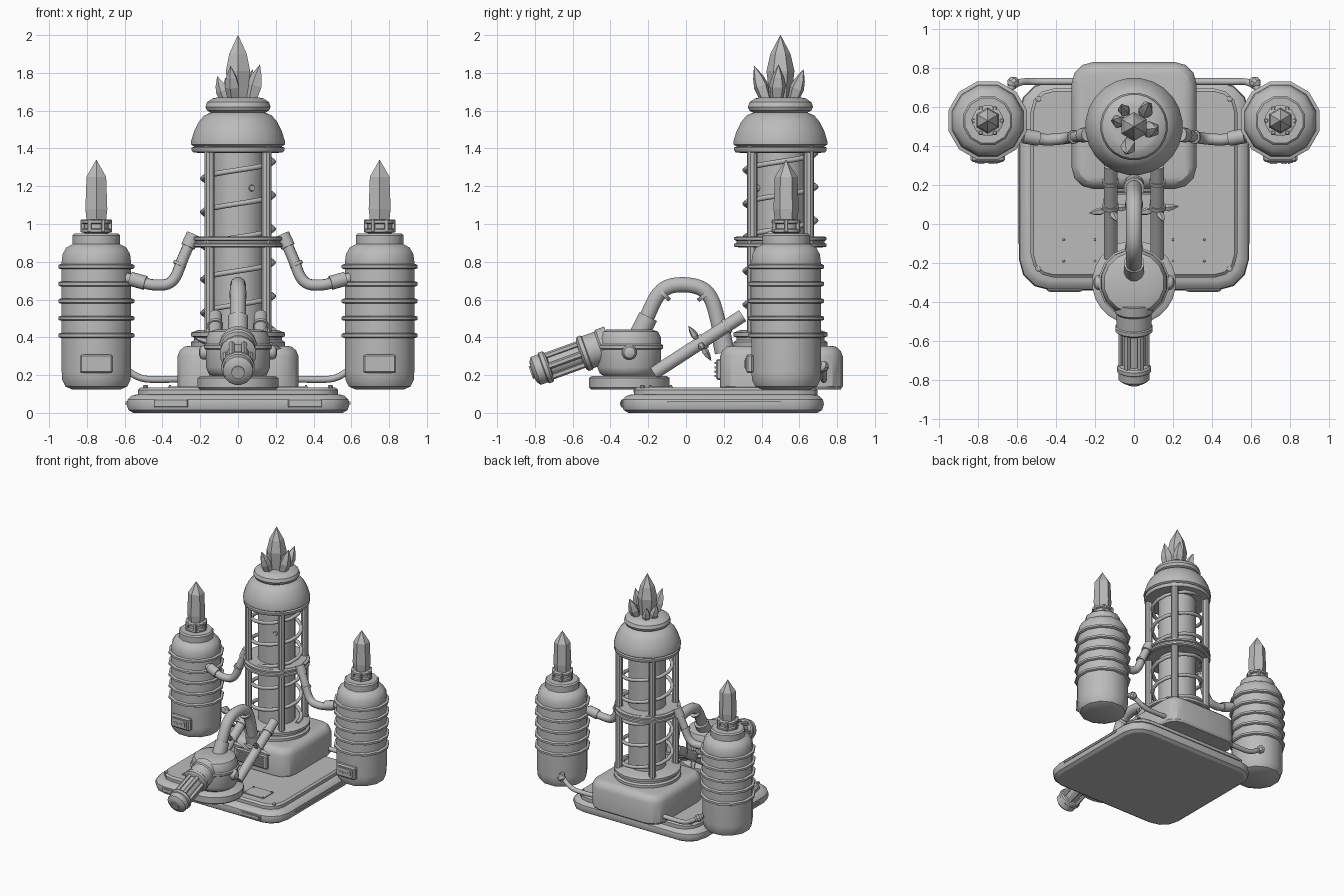
import bpy, bmesh, math
from mathutils import Vector, Matrix

cube = bpy.data.objects.get("Cube")
if cube:
    bpy.data.objects.remove(cube, do_unlink=True)

GREY = (0.5, 0.5, 0.5, 1)
grey = bpy.data.materials.new("plain grey")
grey.use_nodes = True
grey.diffuse_color = GREY
grey.node_tree.nodes["Principled BSDF"].inputs["Base Color"].default_value = GREY


def finish(name, bm, angle):
    bmesh.ops.recalc_face_normals(bm, faces=bm.faces)
    me = bpy.data.meshes.new(name)
    bm.to_mesh(me)
    bm.free()
    me.materials.append(grey)
    ob = bpy.data.objects.new(name, me)
    bpy.context.collection.objects.link(ob)
    bpy.ops.object.select_all(action='DESELECT')
    ob.select_set(True)
    bpy.context.view_layer.objects.active = ob
    if angle:
        bpy.ops.object.shade_smooth_by_angle(angle=math.radians(angle))


def loft(name, rings, angle):
    """Skin a list of equal-length point rings and cap both ends."""
    bm = bmesh.new()
    rows = [[bm.verts.new(p) for p in ring] for ring in rings]
    n = len(rows[0])
    for a, b in zip(rows, rows[1:]):
        for i in range(n):
            bm.faces.new((a[i], a[(i + 1) % n], b[(i + 1) % n], b[i]))
    bm.faces.new(rows[0])
    bm.faces.new(rows[-1])
    finish(name, bm, angle)


def lathe(name, profile, origin, axis=(0, 0, 1), sides=24, angle=35):
    """Turn (radius, distance) pairs around an axis."""
    rot = Vector((0, 0, 1)).rotation_difference(Vector(axis)).to_matrix()
    rings = []
    for r, t in profile:
        rings.append([Vector(origin) + rot @ Vector((
            max(r, 0.001) * math.cos((i + 0.5) * math.tau / sides),
            max(r, 0.001) * math.sin((i + 0.5) * math.tau / sides), t)) for i in range(sides)])
    loft(name, rings, angle)


def rod(name, a, b, r, sides=12):
    d = Vector(b) - Vector(a)
    lathe(name, [(r, 0), (r, d.length)], a, d, sides)


def slab(name, cx, cy, hx, hy, corner, profile, steps=3):
    """Rounded rectangle swept through (inset, z) pairs."""
    rings = []
    for inset, z in profile:
        r, ring = max(corner - inset, 0.005), []
        for q, (sx, sy) in enumerate(((1, 1), (-1, 1), (-1, -1), (1, -1))):
            for k in range(steps + 1):
                a = (q + k / steps) * math.pi / 2
                ring.append((cx + sx * (hx - inset - r) + r * math.cos(a),
                             cy + sy * (hy - inset - r) + r * math.sin(a), z))
        rings.append(ring)
    loft(name, rings, 30)


def tube(name, points, r, smooth=True):
    cu = bpy.data.curves.new(name, 'CURVE')
    cu.dimensions = '3D'
    cu.bevel_depth, cu.bevel_resolution = r, 3
    cu.resolution_u = 6
    cu.use_fill_caps = True
    sp = cu.splines.new('NURBS' if smooth else 'POLY')
    sp.points.add(len(points) - 1)
    for p, co in zip(sp.points, points):
        p.co = (*co, 1)
    if smooth:
        sp.use_endpoint_u, sp.order_u = True, 3
    cu.materials.append(grey)
    bpy.context.collection.objects.link(bpy.data.objects.new(name, cu))


def box(name, centre, size, bevel=0.0):
    bm = bmesh.new()
    bmesh.ops.create_cube(bm, size=1)
    bmesh.ops.transform(bm, verts=bm.verts,
                        matrix=Matrix.Translation(centre) @ Matrix.Diagonal((*size, 1)))
    if bevel:
        bmesh.ops.bevel(bm, geom=bm.edges[:], offset=bevel, segments=1, affect='EDGES')
    finish(name, bm, 0)


def ring_band(name, centre, r, half, sides=24):
    lathe(name, [(r - 0.01, -half), (r, -half * 0.6), (r, half * 0.6), (r - 0.01, half)],
          centre, sides=sides)


def crystal(name, base, axis, r, length, widest, sides):
    lathe(name, [(r * 0.7, 0), (r, length * widest), (r * 0.72, length * (widest + 0.24)),
                 (0, length)], base, axis, sides, 0)


# Stepped base plate
slab("base_plate", 0, 0.195, 0.59, 0.535, 0.16,
     [(0.035, 0), (0.01, 0.015), (0, 0.045), (0.005, 0.07), (0.025, 0.09), (0.05, 0.098)])
slab("base_deck", 0, 0.21, 0.53, 0.485, 0.12, [(0, 0.09), (0, 0.122), (0.015, 0.135)])
box("front_slot", (0, -0.275, 0.115), (0.23, 0.008, 0.012))
for s, side in ((1, "left"), (-1, "right")):
    box(side + "_front_panel", (s * 0.355, -0.338, 0.05), (0.18, 0.014, 0.042), 0.004)
    box(side + "_front_panel_inset", (s * 0.355, -0.345, 0.05), (0.15, 0.008, 0.02))
    box(side + "_side_strip", (s * 0.59, 0.2, 0.052), (0.012, 0.6, 0.014))
    box(side + "_deck_hatch", (s * 0.28, -0.135, 0.137), (0.18, 0.13, 0.008))
    for y in (-0.23, 0.64):
        lathe(side + "_deck_bolt", [(0.015, 0), (0.015, 0.01), (0.008, 0.015)],
              (s * 0.49, y, 0.133), sides=8)
    for x in (0.2, 0.36):
        for y in (-0.19, -0.08):
            lathe(side + "_hatch_bolt", [(0.007, 0), (0.005, 0.008)], (s * x, y, 0.14), sides=6)

# Plinth under the column
slab("column_plinth", 0, 0.505, 0.32, 0.325, 0.11,
     [(0.01, 0.125), (0, 0.14), (0, 0.3), (0.012, 0.33), (0.035, 0.35), (0.06, 0.355)])
box("plinth_vent", (0, 0.175, 0.23), (0.3, 0.03, 0.11), 0.008)
for i in range(4):
    box("vent_slat", (0, 0.157, 0.195 + i * 0.023), (0.24, 0.012, 0.011))

# Column with posts, coil and collars
C = Vector((0, 0.5, 0))
lathe("column_foot", [(0.25, 0.35), (0.25, 0.375), (0.235, 0.385), (0.235, 0.4), (0.25, 0.405),
                      (0.25, 0.425), (0.21, 0.44)], C)
lathe("column_core", [(0.14, 0.4), (0.14, 1.42)], C)
ring_band("middle_collar", C + Vector((0, 0, 0.905)), 0.235, 0.03)
for z in (0.888, 0.922):
    ring_band("collar_rim", C + Vector((0, 0, z)), 0.247, 0.011)
for k in range(4):
    a = math.radians(45 + 90 * k)
    p = C + Vector((0.212 * math.cos(a), 0.212 * math.sin(a), 0))
    rod("column_post", p + Vector((0, 0, 0.4)), p + Vector((0, 0, 1.42)), 0.028, 10)
coil = []
for i in range(16 * 5 + 8):
    a = i * math.tau / 16
    coil.append((0.187 * math.cos(a), 0.5 + 0.187 * math.sin(a), 0.44 + 0.178 * i / 16))
tube("column_coil", coil, 0.014, False)
lathe("core_stud", [(0.02, 0), (0.015, 0.015)], (0.07, 0.385, 1.19), (0.4, -1, 0), 8)

# Domed cap and crystal cluster
lathe("column_cap", [(0.2, 1.375), (0.24, 1.38), (0.247, 1.39), (0.247, 1.405), (0.232, 1.41),
                     (0.25, 1.42), (0.25, 1.44), (0.235, 1.49), (0.21, 1.54), (0.18, 1.575),
                     (0.145, 1.59), (0.165, 1.6), (0.174, 1.62), (0.165, 1.645),
                     (0.135, 1.665), (0.11, 1.67)], C)
crystal("main_crystal", (0, 0.5, 1.62), (0, 0, 1), 0.074, 0.38, 0.5, 6)
for x, y, lean_x, lean_y, r, h in (
        (0.065, 0.48, 0.25, 0.05, 0.045, 0.21), (-0.06, 0.52, -0.35, 0.1, 0.036, 0.15),
        (-0.02, 0.43, -0.1, -0.35, 0.042, 0.21), (0.05, 0.56, 0.15, 0.35, 0.04, 0.19),
        (-0.04, 0.57, -0.2, 0.25, 0.032, 0.14)):
    crystal("small_crystal", (x, y, 1.64), (lean_x, lean_y, 1), r, h, 0.45, 5)

# Ribbed tanks, their crystals and connecting pipes
for s, side in ((1, "left"), (-1, "right")):
    T = Vector((s * 0.75, 0.53, 0))
    lathe(side + "_tank", [(0.135, 0.125), (0.17, 0.14), (0.187, 0.175), (0.19, 0.22), (0.19, 0.8),
                           (0.185, 0.84), (0.165, 0.875), (0.13, 0.893), (0.13, 0.94),
                           (0.12, 0.95)], T, sides=12)
    for i in range(5):
        ring_band(side + "_tank_rib", T + Vector((0, 0, 0.41 + i * 0.091)), 0.208, 0.013, 12)
    lathe(side + "_crystal_socket", [(0.065, 0.945), (0.065, 1.02)], T, sides=12)
    for z in (0.965, 1.012):
        ring_band(side + "_socket_ring", T + Vector((0, 0, z)), 0.08, 0.012, 12)
    for k in range(6):
        a = k * math.tau / 6
        box(side + "_socket_clip", T + Vector((0.072 * math.cos(a), 0.072 * math.sin(a), 0.99)),
            (0.022, 0.022, 0.07), 0.004)
    lathe(side + "_tank_crystal", [(0.055, 0.98), (0.067, 1.08), (0.06, 1.25), (0, 1.34)], T,
          sides=6, angle=0)
    box(side + "_gauge_plate", (s * 0.75, 0.338, 0.26), (0.175, 0.04, 0.1), 0.01)
    box(side + "_gauge_window", (s * 0.75, 0.316, 0.26), (0.13, 0.008, 0.06))
    for dx, w, h in ((-0.035, 0.035, 0.012), (0.02, 0.03, 0.012), (0.045, 0.01, 0.035)):
        box(side + "_gauge_mark", (s * 0.75 + dx, 0.311, 0.25 + h / 4), (w, 0.006, h))

    # Upper pipe from collar to tank
    path = [(0.24, 0.46, 0.93), (0.29, 0.45, 0.83), (0.34, 0.44, 0.68), (0.45, 0.43, 0.675),
            (0.5, 0.44, 0.69), (0.6, 0.46, 0.715)]
    tube(side + "_upper_pipe", [(s * x, y, z) for x, y, z in path], 0.03)
    rod(side + "_pipe_top_joint", (s * 0.235, 0.46, 0.945), (s * 0.265, 0.455, 0.88), 0.038)
    rod(side + "_pipe_tank_joint", (s * 0.49, 0.438, 0.688), (s * 0.57, 0.452, 0.71), 0.038)
    rod(side + "_pipe_band", (s * 0.305, 0.447, 0.795), (s * 0.312, 0.446, 0.78), 0.036)

    # Lower hose behind
    hose = [(0.64, 0.69, 0.26), (0.6, 0.73, 0.235), (0.52, 0.73, 0.18), (0.42, 0.73, 0.175),
            (0.28, 0.73, 0.18)]
    tube(side + "_lower_hose", [(s * x, y, z) for x, y, z in hose], 0.018)
    lathe(side + "_hose_fitting", [(0.015, -0.028), (0.03, -0.01), (0.03, 0.01), (0.015, 0.028)],
          (s * 0.62, 0.725, 0.245), (s * -0.6, 0.6, -0.3), 10)

    # Slanted feed pipe with a four-bladed rotor
    a, b = Vector((s * 0.12, -0.17, 0.21)), Vector((s * 0.12, 0.3, 0.515))
    d = (b - a).normalized()
    rod(side + "_feed_pipe", a, b, 0.036)
    for t in (0.3, 0.45):
        rod(side + "_feed_band", a + d * t, a + d * (t + 0.02), 0.043)
    hub = a + d * 0.29
    up = Vector((0, -d.z, d.y))
    for k in range(4):
        out = Matrix.Rotation(k * math.pi / 2 + 0.3, 3, d) @ up
        blade = [(0.008, 0), (0.02, 0.04), (0.014, 0.07), (0, 0.1)]
        lathe(side + "_rotor_blade", blade, hub + out * 0.015, out, 5, 0)

# Front pump body on its pedestal
P = Vector((0, -0.3, 0))
lathe("pump_pedestal", [(0.205, 0.125), (0.215, 0.135), (0.215, 0.185), (0.2, 0.195)], P)
lathe("pump_body", [(0.13, 0.19), (0.16, 0.21), (0.172, 0.24), (0.172, 0.335), (0.182, 0.342),
                    (0.182, 0.358), (0.172, 0.365), (0.17, 0.4), (0.155, 0.43), (0.12, 0.442)],
      P, sides=16)
for s, side in ((1, "left"), (-1, "right")):
    lathe(side + "_pump_knob", [(0.04, -0.02), (0.04, 0.01), (0.03, 0.025), (0.012, 0.032)],
          (s * 0.175, -0.3, 0.32), (s, 0, 0), 12)

# Arched pipe from the pump to the plinth
tube("arched_pipe", [(0, -0.25, 0.4), (0, -0.2, 0.53), (0, -0.13, 0.665), (0, 0.0, 0.685),
                     (0, 0.12, 0.65), (0, 0.17, 0.5), (0, 0.2, 0.33)], 0.042)
rod("arch_front_joint", (0, -0.245, 0.42), (0, -0.2, 0.51), 0.054)
rod("arch_rear_joint", (0, 0.185, 0.42), (0, 0.205, 0.32), 0.054)
rod("arch_front_band", (0, -0.126, 0.622), (0, -0.112, 0.636), 0.047)
rod("arch_rear_band", (0, 0.093, 0.632), (0, 0.106, 0.616), 0.047)

# Tilted nozzle with slatted barrel
N, axis = Vector((0, -0.4, 0.365)), Vector((0, -0.94, -0.34)).normalized()
lathe("nozzle", [(0.1, 0), (0.1, 0.05), (0.092, 0.06), (0.092, 0.13), (0.098, 0.135), (0.098, 0.155),
                 (0.085, 0.165), (0.06, 0.17), (0.06, 0.34), (0.08, 0.345), (0.088, 0.355),
                 (0.088, 0.375), (0.08, 0.38), (0.08, 0.42), (0.06, 0.435), (0.035, 0.44),
                 (0.035, 0.448)], N, axis, 16)
for k in range(6):
    out = Matrix.Rotation(k * math.tau / 6, 3, axis) @ Vector((1, 0, 0))
    rod("nozzle_slat", N + axis * 0.15 + out * 0.066, N + axis * 0.36 + out * 0.066, 0.017, 6)
